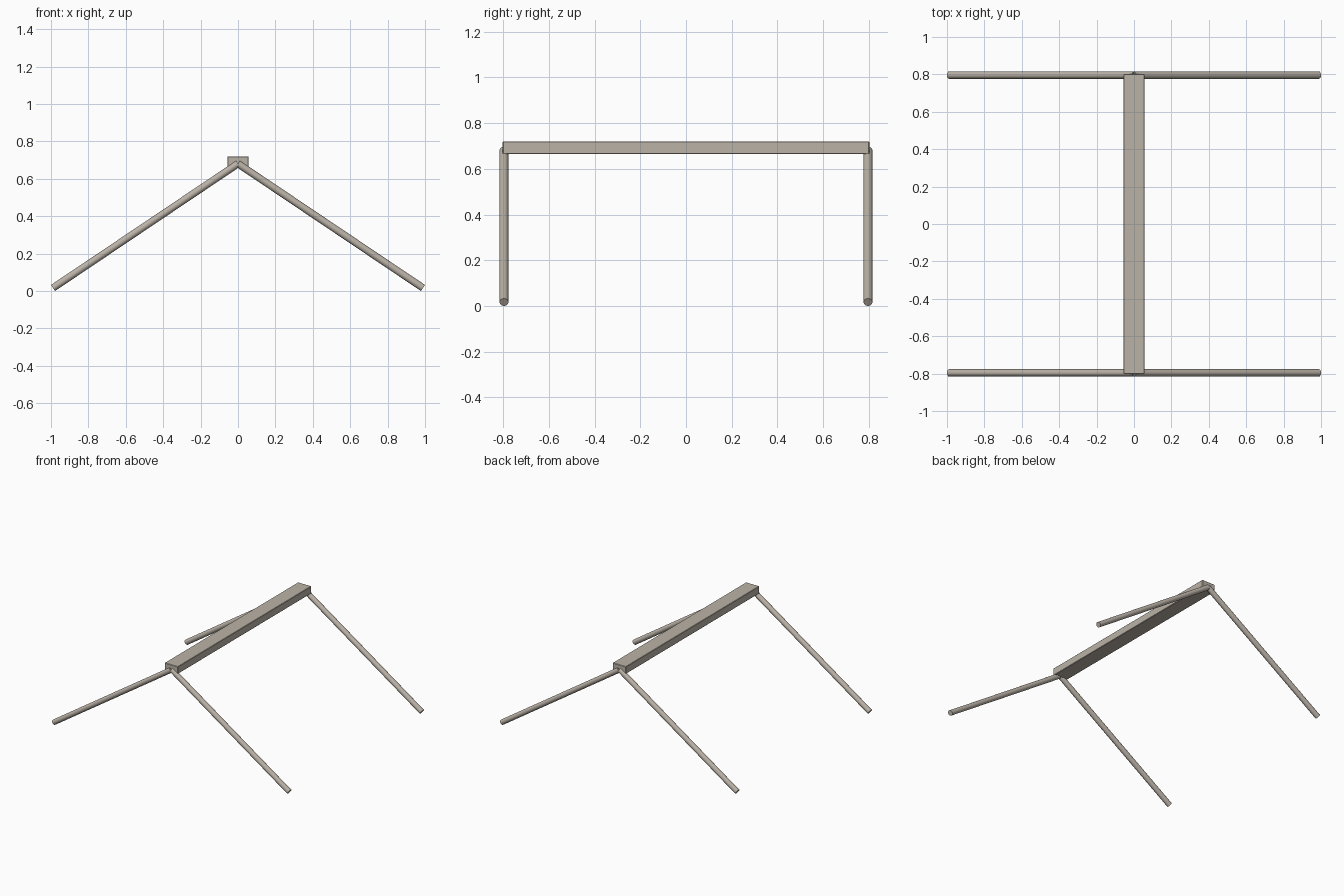
import bpy
from mathutils import Vector

cube = bpy.data.objects.get("Cube")
if cube:
    bpy.data.objects.remove(cube, do_unlink=True)

# Single weathered wood colour
wood = bpy.data.materials.new("pale_wood")
wood.use_nodes = True
colour = (0.50, 0.45, 0.39, 1.0)
wood.diffuse_color = colour
wood.node_tree.nodes["Principled BSDF"].inputs["Base Color"].default_value = colour

BEAM_BOTTOM, BEAM_TOP = 0.664, 0.72
LEG_RADIUS = 0.0195
LEG_Y = 0.796


def leg(name, side, end):
    """Round pole from the ridge down to the ground on one side."""
    top = Vector((0, end * LEG_Y, 0.681))
    foot = Vector((side * 0.989, end * LEG_Y, 0.0165))
    axis = top - foot
    bpy.ops.mesh.primitive_cylinder_add(
        vertices=16, radius=LEG_RADIUS, depth=axis.length,
        location=(top + foot) / 2,
        rotation=axis.to_track_quat('Z', 'Y').to_euler())
    obj = bpy.context.object
    obj.name = name
    obj.data.materials.append(wood)
    bpy.ops.object.shade_smooth_by_angle()


# Ridge beam with slightly eased edges
bpy.ops.mesh.primitive_cube_add(size=1, location=(0, 0, (BEAM_BOTTOM + BEAM_TOP) / 2))
beam = bpy.context.object
beam.name = "ridge_beam"
beam.scale = (0.112, 1.604, BEAM_TOP - BEAM_BOTTOM)
bpy.ops.object.transform_apply(location=False, rotation=False, scale=True)
beam.data.materials.append(wood)
bevel = beam.modifiers.new("eased_edges", 'BEVEL')
bevel.width = 0.003
bevel.segments = 1

# Two splayed legs at each end
for end_name, end in (("front", -1), ("back", 1)):
    for side_name, side in (("left", 1), ("right", -1)):
        leg(f"{end_name}_{side_name}_leg", side, end)
